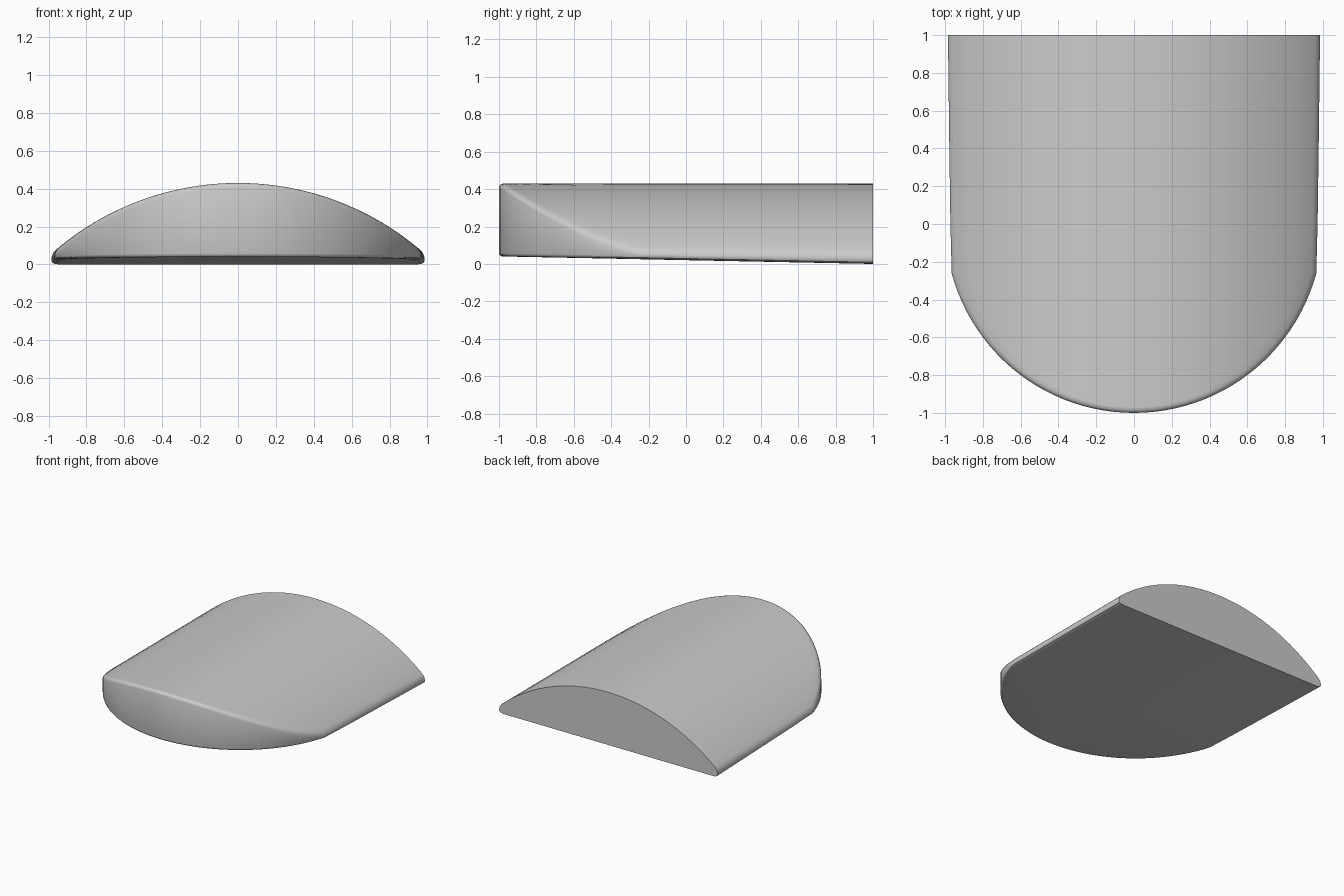
import bpy, bmesh, math

if "Cube" in bpy.data.objects:
    bpy.data.objects.remove(bpy.data.objects["Cube"])

ARCH_R = 1.487      # radius of the domed top
TOP = 0.43
COLS = 14           # subdivisions across half of the dome


def arch(x):
    return TOP - ARCH_R + math.sqrt(ARCH_R ** 2 - x * x)


def floor_z(y):
    return 0.02 * (1 - y)   # underside rises gently towards the nose


# Half outline: (x, y, inward normal x, inward normal y), back corner to nose
outline = [(0.985, 1, -1, 0), (0.979, 0.5, -1, 0), (0.972, 0, -1, 0)]
a0 = math.acos(0.965)
for i in range(25):
    a = a0 + (math.pi / 2 - a0) * i / 24
    c, s = math.cos(a), math.sin(a)
    outline.append((c, -s, -c, s))

# Rounded edges as (inset, height away from the surface)
steps = [math.radians(v) for v in (0, 30, 60, 90)]
low_edge = [(1 - math.sin(t), 1 - math.cos(t)) for t in steps]
high_edge = [(1 - math.cos(t), 1 - math.sin(t)) for t in steps]

bm = bmesh.new()
rows = []
for x, y, nx, ny in outline:
    side = max(0.0, x)
    low_r = 0.018 + 0.022 * side ** 4
    pts = [(0, y + ny * low_r, floor_z(y))]
    for ins, h in low_edge:
        d = ins * low_r
        pts.append((x + nx * d, y + ny * d, floor_z(y) + h * 0.018))
    for ins, h in high_edge:
        d = ins * 0.025
        px = x + nx * d
        pts.append((px, y + ny * d, arch(px) - h * 0.022))
    ex, ey, _ = pts[-1]
    for k in range(1, COLS + 1):
        px = ex * (1 - k / COLS)
        pts.append((px, ey, arch(px)))
    rows.append([bm.verts.new(p) for p in pts])

# Skin between sections, then close the flat back
for r, q in zip(rows, rows[1:]):
    for k in range(len(r) - 1):
        bm.faces.new((r[k], q[k], q[k + 1], r[k + 1]))
bm.faces.new(rows[0])

# Mirror the half and weld it along the centre line
geom = bm.verts[:] + bm.edges[:] + bm.faces[:]
bmesh.ops.mirror(bm, geom=geom, axis='X', merge_dist=0.0001)
bmesh.ops.remove_doubles(bm, verts=bm.verts[:], dist=0.0002)
bmesh.ops.dissolve_degenerate(bm, edges=bm.edges[:], dist=0.0001)
bmesh.ops.recalc_face_normals(bm, faces=bm.faces[:])

mesh = bpy.data.meshes.new("domed_shell")
bm.to_mesh(mesh)
bm.free()
shell = bpy.data.objects.new("domed_shell", mesh)
bpy.context.collection.objects.link(shell)
bpy.context.view_layer.objects.active = shell
shell.select_set(True)
bpy.ops.object.shade_smooth_by_angle(angle=math.radians(35))
